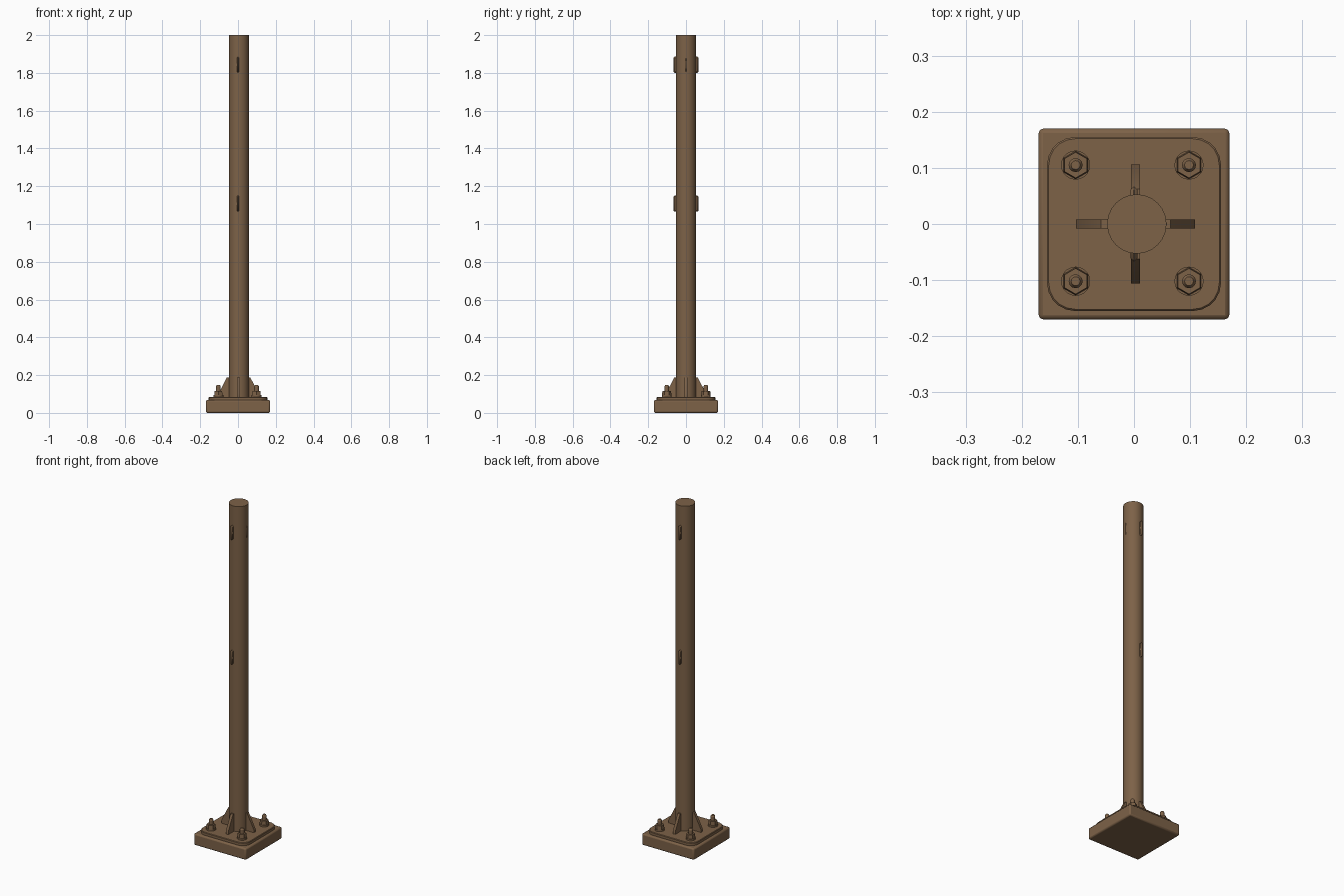
import bpy, bmesh, math
from mathutils import Matrix, Vector

if "Cube" in bpy.data.objects:
    bpy.data.objects.remove(bpy.data.objects["Cube"])

brown = bpy.data.materials.new("weathered brown")
brown.diffuse_color = (0.205, 0.122, 0.064, 1)
brown.use_nodes = True
brown.node_tree.nodes["Principled BSDF"].inputs["Base Color"].default_value = brown.diffuse_color


def finish(bm, name, bevel=0.0, angle=35, segments=1):
    bmesh.ops.recalc_face_normals(bm, faces=bm.faces)
    me = bpy.data.meshes.new(name)
    bm.to_mesh(me)
    bm.free()
    me.materials.append(brown)
    ob = bpy.data.objects.new(name, me)
    bpy.context.collection.objects.link(ob)
    if bevel:
        m = ob.modifiers.new("Bevel", 'BEVEL')
        m.width, m.segments = bevel, segments
        m.limit_method = 'ANGLE'
    bpy.ops.object.select_all(action='DESELECT')
    bpy.context.view_layer.objects.active = ob
    ob.select_set(True)
    bpy.ops.object.shade_smooth_by_angle(angle=math.radians(angle))
    return ob


def prism(bm, pts, vec):
    face = bm.faces.new([bm.verts.new(p) for p in pts])
    new = bmesh.ops.extrude_face_region(bm, geom=[face])
    verts = [g for g in new['geom'] if isinstance(g, bmesh.types.BMVert)]
    bmesh.ops.translate(bm, vec=vec, verts=verts)


def cyl(bm, x, y, z0, z1, r0, r1=None, n=16):
    bmesh.ops.create_cone(bm, cap_ends=True, segments=n, radius1=r0,
                          radius2=r0 if r1 is None else r1, depth=z1 - z0,
                          matrix=Matrix.Translation((x, y, (z0 + z1) / 2)))


def rounded_square(half, r, z, n=5):
    pts = []
    for k in range(4):
        a0 = math.pi / 2 * k
        cx = (half - r) * (1 if k in (0, 3) else -1)
        cy = (half - r) * (1 if k < 2 else -1)
        for i in range(n + 1):
            a = a0 + math.pi / 2 * i / n
            pts.append((cx + r * math.cos(a), cy + r * math.sin(a), z))
    return pts


def box(bm, centre, size, rot=Matrix.Identity(4)):
    bmesh.ops.create_cube(bm, size=1, matrix=rot @ Matrix.Translation(centre)
                          @ Matrix.Diagonal((*size, 1)))


CX = 0.005  # post axis

# footing block
bm = bmesh.new()
box(bm, (0, 0, 0.034), (0.34, 0.34, 0.068))
finish(bm, "footing_block", 0.008, segments=2)

# base plate with rounded corners
bm = bmesh.new()
prism(bm, rounded_square(0.155, 0.05, 0.06), Vector((0, 0, 0.025)))
finish(bm, "base_plate", 0.003)

# post
bm = bmesh.new()
cyl(bm, CX, 0, 0.08, 2.0, 0.053, n=24)
finish(bm, "post")

# gussets around the foot of the post
bm = bmesh.new()
for k in range(4):
    before = set(bm.verts)
    prism(bm, [(0.04, -0.008, 0.08), (0.106, -0.008, 0.08),
               (0.106, -0.008, 0.102), (0.062, -0.008, 0.188),
               (0.04, -0.008, 0.188)], Vector((0, 0.016, 0)))
    bmesh.ops.transform(bm, matrix=Matrix.Translation((0.003, 0, 0))
                        @ Matrix.Rotation(math.pi / 2 * k, 4, 'Z'),
                        verts=[v for v in bm.verts if v not in before])
finish(bm, "gussets")

# anchor bolts: washer, hex nut, rod
bm = bmesh.new()
for x in (-0.104, 0.098):
    for y in (-0.102, 0.105):
        cyl(bm, x, y, 0.083, 0.094, 0.026, n=20)
        cyl(bm, x, y, 0.094, 0.117, 0.025, 0.023, n=6)
        cyl(bm, x, y, 0.115, 0.14, 0.0125, n=12)
        cyl(bm, x, y, 0.14, 0.148, 0.0125, 0.008, n=12)
finish(bm, "anchor_bolts")

# small lugs on the sides of the post
bm = bmesh.new()
for z in (1.108, 1.843):
    box(bm, (0, 0, z), (0.013, 0.134, 0.085))
box(bm, (0.05, 0, 1.843), (0.018, 0.013, 0.08))
finish(bm, "post_lugs", 0.006)
